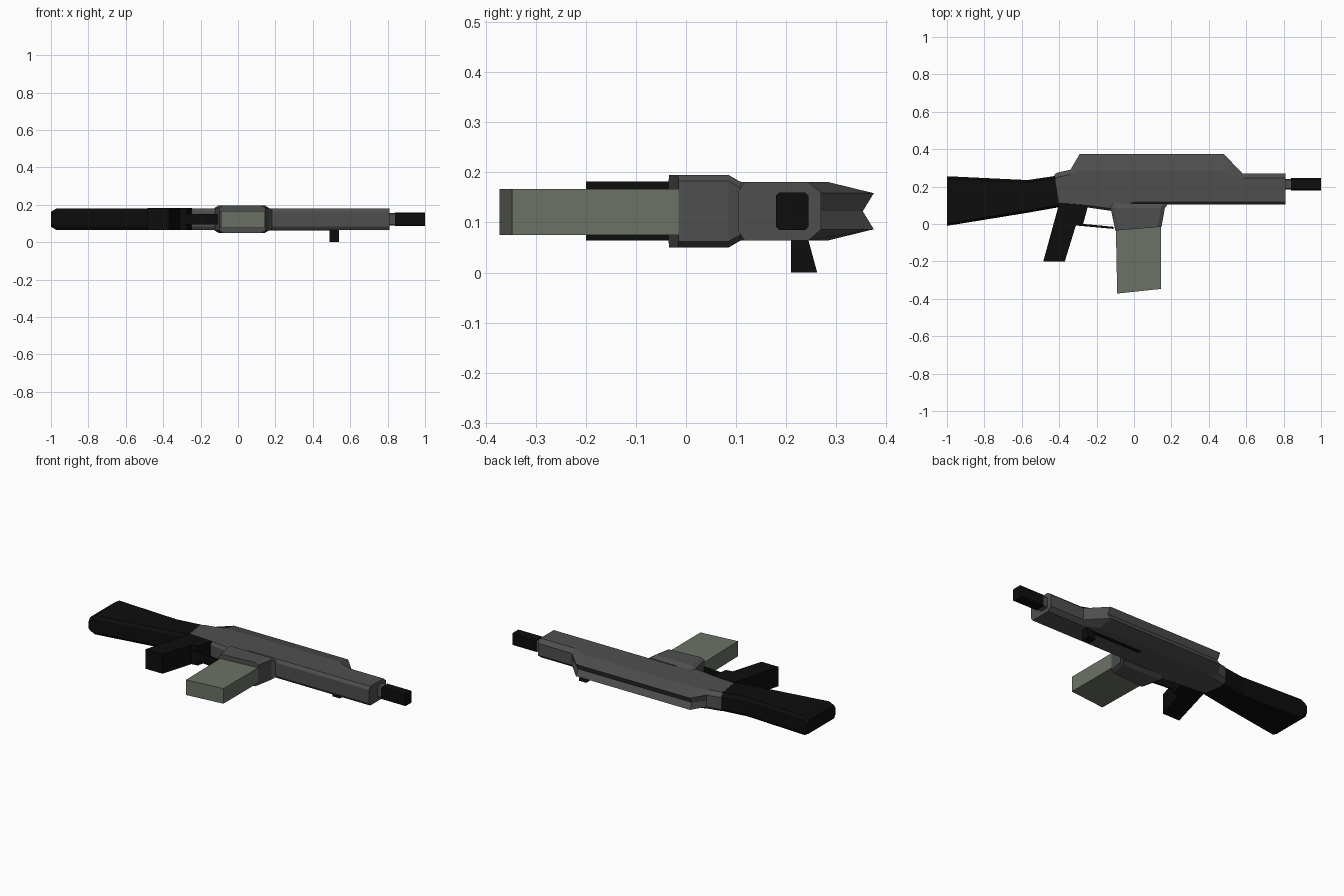
import bpy, bmesh

if "Cube" in bpy.data.objects:
    bpy.data.objects.remove(bpy.data.objects["Cube"])

ZC = 0.1225  # mid height: the model lies on its side


def material(name, rgb):
    m = bpy.data.materials.new(name)
    m.diffuse_color = (*rgb, 1)
    m.use_nodes = True
    m.node_tree.nodes["Principled BSDF"].inputs["Base Color"].default_value = m.diffuse_color
    return m


GREY = material("dark grey", (0.078, 0.078, 0.078))
BLACK = material("black", (0.004, 0.004, 0.004))
GREEN = material("grey green", (0.145, 0.17, 0.13))


def loft(name, rings, mat):
    """Skin a list of equal-length point rings and cap both ends."""
    bm = bmesh.new()
    vs = [[bm.verts.new(p) for p in r] for r in rings]
    n = len(vs[0])
    for a, b in zip(vs, vs[1:]):
        for i in range(n):
            j = (i + 1) % n
            bm.faces.new((a[i], a[j], b[j], b[i]))
    bm.faces.new(vs[0])
    bm.faces.new(vs[-1])
    bmesh.ops.recalc_face_normals(bm, faces=bm.faces)
    me = bpy.data.meshes.new(name)
    bm.to_mesh(me)
    bm.free()
    me.materials.append(mat)
    ob = bpy.data.objects.new(name, me)
    bpy.context.collection.objects.link(ob)
    return ob


def prism(name, outline, z0, z1, mat):
    return loft(name, [[(x, y, z) for x, y in outline] for z in (z0, z1)], mat)


def chamfered(a0, a1, h, ca, ch):
    """Rectangle a0..a1 by -h..h with cut corners."""
    return [(a0, -h + ch), (a0 + ca, -h), (a1 - ca, -h), (a1, -h + ch),
            (a1, h - ch), (a1 - ca, h), (a0 + ca, h), (a0, h - ch)]


# receiver: sections along x with a raised, grooved top
def body_section(xb, xt, yb, yt):
    ym = min(yt - 0.025, 0.285)
    groove = 0.022 if yt > 0.3 else 0
    half = [(yb, 0.04), (yb + 0.012, 0.058), (ym, 0.058), (yt, 0.036)]
    pts = half + [(yt - groove, 0)] + [(y, -h) for y, h in reversed(half)]
    return [(xb + (xt - xb) * (y - yb) / (yt - yb), y, ZC + h) for y, h in pts]


loft("receiver", [body_section(*s) for s in (
    (-0.40, -0.425, 0.10, 0.265), (-0.39, -0.41, 0.10, 0.275),
    (-0.33, -0.34, 0.095, 0.29), (-0.26, -0.29, 0.09, 0.375),
    (-0.12, -0.12, 0.07, 0.375), (0.0, 0.0, 0.105, 0.375),
    (0.48, 0.48, 0.105, 0.375), (0.58, 0.58, 0.105, 0.27),
    (0.81, 0.81, 0.105, 0.27))], GREY)

# magazine well: chamfered box flaring out below the receiver
well = []
for x0, x1, yl, yr, h in ((-0.10, 0.147, -0.035, -0.015, 0.0725),
                          (-0.125, 0.165, 0.085, 0.085, 0.0725),
                          (-0.13, 0.185, 0.11, 0.11, 0.058)):
    well.append([(x, yl + (yr - yl) * (x - x0) / (x1 - x0), ZC + z)
                 for x, z in chamfered(x0, x1, h, 0.02, 0.012)])
loft("magazine_well", well, GREY)

# magazine
prism("magazine", [(-0.097, -0.02), (0.145, -0.005), (0.145, -0.347),
                   (-0.09, -0.372)], 0.075, 0.167, GREEN)

# shoulder stock, slightly narrowed at the butt end
loft("stock", [[(x, y, ZC + z) for y, z in chamfered(y0, y1, h, 0.012, 0.018)]
               for x, y0, y1, h in ((-1.0, -0.01, 0.255, 0.04),
                                    (-0.97, -0.005, 0.254, 0.058),
                                    (-0.57, 0.06, 0.235, 0.058),
                                    (-0.40, 0.09, 0.26, 0.057))], BLACK)

# grip, trigger and guard
prism("grip", [(-0.40, 0.11), (-0.485, -0.2), (-0.37, -0.2), (-0.31, -0.005),
               (-0.272, 0.0), (-0.245, 0.10)], 0.064, 0.182, BLACK)
prism("trigger_guard", [(-0.31, 0.004), (-0.11, -0.015), (-0.11, -0.026),
                        (-0.31, -0.008)], 0.095, 0.15, BLACK)

# barrel with collar
for name, x0, x1, y0, y1, h, mat in (
        ("barrel", 0.84, 1.0, 0.18, 0.245, 0.037, BLACK),
        ("barrel_collar", 0.80, 0.842, 0.185, 0.24, 0.033, GREY)):
    loft(name, [[(x, y, ZC + z) for y, z in chamfered(y0, y1, h, 0.006, 0.006)]
                for x in (x0, x1)], mat)

# side charging handle and its slot
loft("charging_handle", [[(0.49, 0.21, z), (0.54, 0.21, z), (0.54, y, z), (0.49, y, z)]
                         for z, y in ((0, 0.262), (0.07, 0.243))], BLACK)
prism("handle_slot", [(0.15, 0.215), (0.54, 0.215), (0.54, 0.24), (0.15, 0.24)],
      0.0635, 0.07, BLACK)
